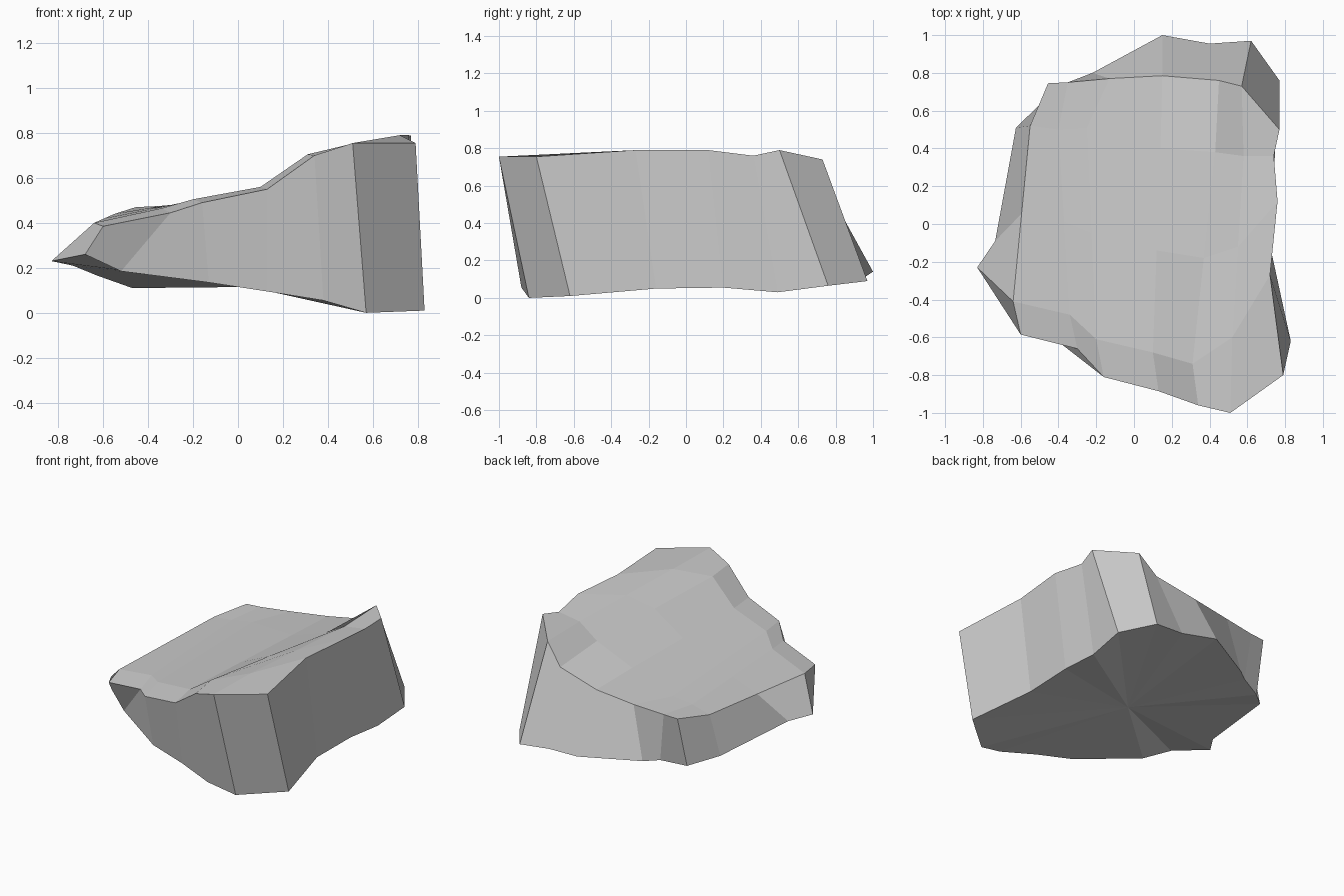
import bpy, bmesh
from mathutils import Vector

# Key points of the sloping upper surface, left to right, rows front to back
rows = [
    [(-.60, -.585, .385), (-.30, -.66, .445), (-.16, -.81, .49), (.13, -.885, .55),
     (.34, -.96, .70), (.51, -1, .755), (.79, -.80, .755)],
    [(-.64, -.41, .40), (-.34, -.48, .465), (-.20, -.61, .505), (.10, -.68, .56),
     (.31, -.74, .705), (.52, -.60, .755), (.72, -.27, .79)],
    [(-.55, .52, .44), (-.40, .50, .465), (-.25, .51, .485), (.14, .40, .54),
     (.43, .38, .645), (.58, .36, .735), (.74, .36, .76)],
    [(-.455, .745, .47), (-.35, .75, .475), (-.13, .77, .495), (.15, .785, .53),
     (.45, .76, .60), (.57, .73, .74), (.77, .50, .79)],
]
rows = [[Vector(p) for p in r] for r in rows]
middle = [(a + b) / 2 for a, b in zip(rows[1], rows[2])]
middle[-1] = Vector((.76, .12, .79))
rows.insert(2, middle)

# Outline of the underside, counter-clockwise from the front left
base = [
    (-.68, -.44, .26), (-.52, -.53, .185), (-.13, -.76, .135), (.13, -.81, .095),
    (.38, -.88, .055), (.57, -.84, 0), (.83, -.62, .01),
    (.73, -.16, .05), (.74, .20, .055), (.75, .49, .03),
    (.77, .76, .065), (.62, .97, .09), (.40, .955, .11), (.15, 1, .14),
    (-.22, .80, .13), (-.31, .73, .135), (-.47, .66, .11),
    (-.625, .51, .165), (-.735, -.09, .21), (-.83, -.23, .23),
]

bm = bmesh.new()

# Upper surface
grid = [[bm.verts.new(p) for p in r] for r in rows]
for r0, r1 in zip(grid, grid[1:]):
    for i in range(len(r0) - 1):
        bm.faces.new((r0[i], r0[i + 1], r1[i + 1], r1[i]))

# Broken sides joining the rim to the base outline
rim = (grid[0] + [r[-1] for r in grid[1:-1]]
       + grid[-1][::-1] + [r[0] for r in grid[-2:0:-1]])
low = [bm.verts.new(p) for p in base]
centre = bm.verts.new((.05, 0, .115))
for i in range(len(low)):
    j = (i + 1) % len(low)
    bm.faces.new((low[i], low[j], rim[j], rim[i]))
    # Underside
    bm.faces.new((low[j], low[i], centre))

bmesh.ops.recalc_face_normals(bm, faces=bm.faces)
mesh = bpy.data.meshes.new("rock")
bm.to_mesh(mesh)
bm.free()
rock = bpy.data.objects.new("rock", mesh)
bpy.context.collection.objects.link(rock)

# Single stone colour
stone = bpy.data.materials.new("stone grey")
stone.diffuse_color = (.6, .6, .6, 1)
mesh.materials.append(stone)
